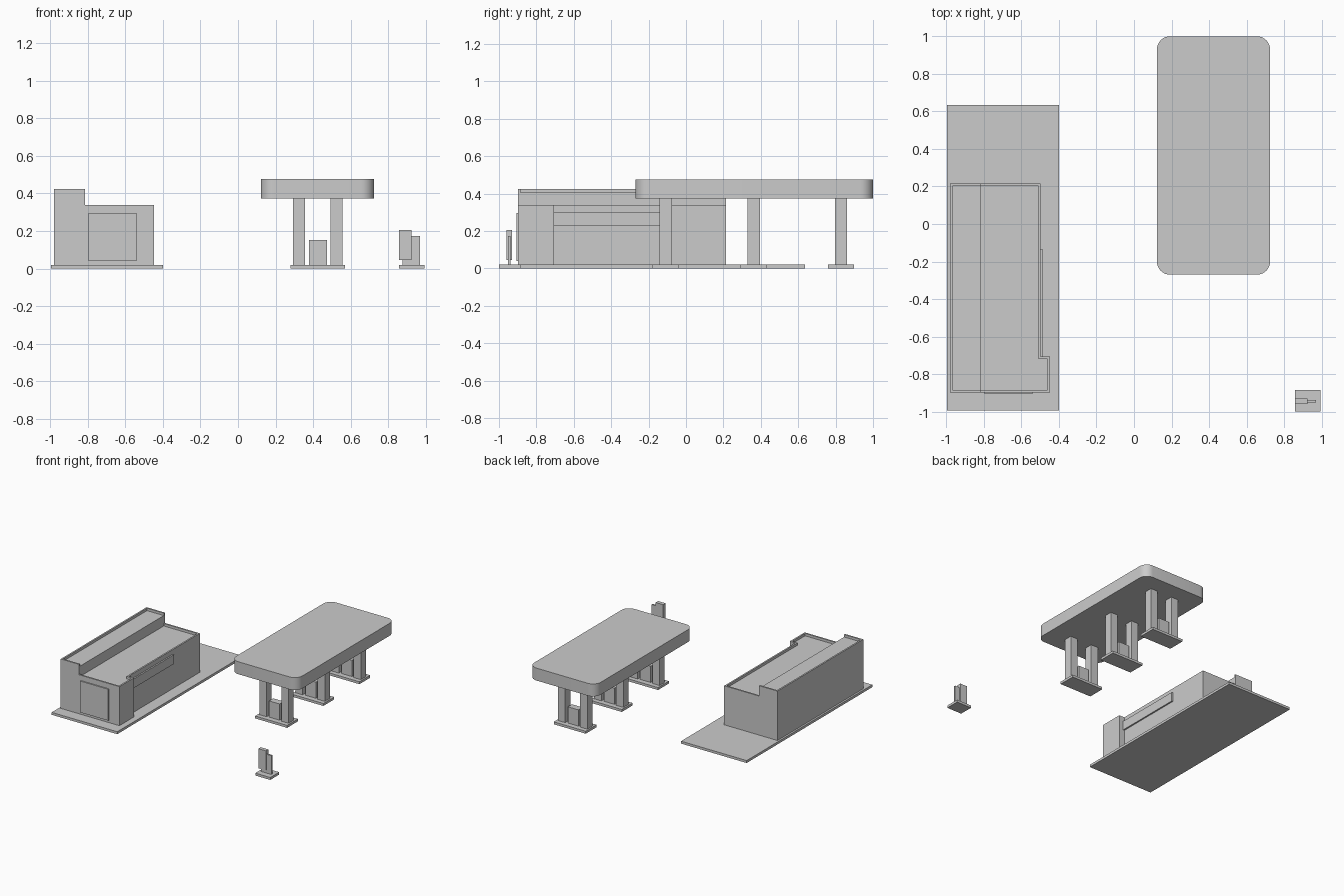
import bpy, bmesh, math

if "Cube" in bpy.data.objects:
    bpy.data.objects.remove(bpy.data.objects["Cube"])


def prism(name, pts, z0, z1):
    """Extrude a flat outline from z0 to z1."""
    bm = bmesh.new()
    face = bm.faces.new([bm.verts.new((x, y, z0)) for x, y in pts])
    ext = bmesh.ops.extrude_face_region(bm, geom=[face])
    for v in ext["geom"]:
        if isinstance(v, bmesh.types.BMVert):
            v.co.z = z1
    bmesh.ops.recalc_face_normals(bm, faces=bm.faces)
    mesh = bpy.data.meshes.new(name)
    bm.to_mesh(mesh)
    bm.free()
    obj = bpy.data.objects.new(name, mesh)
    bpy.context.collection.objects.link(obj)
    return obj


def box(name, x0, x1, y0, y1, z0, z1):
    return prism(name, [(x0, y0), (x1, y0), (x1, y1), (x0, y1)], z0, z1)


def rounded(x0, x1, y0, y1, r, n=8):
    """Outline of a rectangle with rounded corners."""
    corners = [(x1 - r, y0 + r, -90), (x1 - r, y1 - r, 0),
               (x0 + r, y1 - r, 90), (x0 + r, y0 + r, 180)]
    pts = []
    for cx, cy, a in corners:
        for i in range(n + 1):
            t = math.radians(a + 90 * i / n)
            pts.append((cx + r * math.cos(t), cy + r * math.sin(t)))
    return pts


GROUND = 0.02   # thickness of slabs
S, N = -0.897, 0.215   # south and north ends of the shop
RIM = 0.013     # parapet thickness
STEP = -0.815   # where the high roof meets the low roof

# Shop slab
box("shop_slab", -0.995, -0.4, -0.993, 0.635, 0, GROUND)

# Low wing: parapet wall with a sunken roof inside
outer = [(STEP, S), (-0.448, S), (-0.448, -0.705),
         (-0.497, -0.705), (-0.497, N), (STEP, N)]
inner = [(STEP, S + RIM), (-0.448 - RIM, S + RIM), (-0.448 - RIM, -0.705 - RIM),
         (-0.497 - RIM, -0.705 - RIM), (-0.497 - RIM, N - RIM), (STEP, N - RIM)]
prism("low_wall", outer + inner[::-1], GROUND, 0.34)
prism("low_roof", inner, GROUND, 0.32)

# High wing: parapet on three sides, open towards the low roof
outer = [(STEP, N), (-0.98, N), (-0.98, S), (STEP, S)]
inner = [(STEP, N - RIM), (-0.98 + RIM, N - RIM), (-0.98 + RIM, S + RIM), (STEP, S + RIM)]
prism("high_wall", outer + inner[::-1], GROUND, 0.425)
prism("high_roof", inner, GROUND, 0.405)

# Panels on the shop walls
box("end_panel", -0.797, -0.542, S - 0.01, S, 0.04, 0.297)
box("front_panel", -0.497, -0.485, -0.705, -0.137, 0.227, 0.302)

# Canopy
canopy = prism("canopy", rounded(0.122, 0.725, -0.27, 1.0, 0.07), 0.374, 0.476)
bpy.context.view_layer.objects.active = canopy
canopy.select_set(True)
bpy.ops.object.shade_smooth_by_angle(angle=math.radians(30))
canopy.select_set(False)

# Pump islands, each with two columns and a pump
for i, y in enumerate((-0.108, 0.362, 0.829)):
    box(f"island_{i}", 0.28, 0.57, y - 0.07, y + 0.07, 0, GROUND)
    for side, x in (("left", 0.292), ("right", 0.492)):
        box(f"column_{side}_{i}", x, x + 0.065, y - 0.033, y + 0.033, GROUND, 0.374)
    box(f"pump_{i}", 0.377, 0.473, y - 0.027, y + 0.027, GROUND, 0.153)

# Roadside sign
box("sign_base", 0.857, 0.993, -1.0, -0.885, 0, GROUND)
box("sign_post", 0.877, 0.969, -0.952, -0.937, GROUND, 0.174)
box("sign_board", 0.857, 0.925, -0.96, -0.929, 0.045, 0.205)
